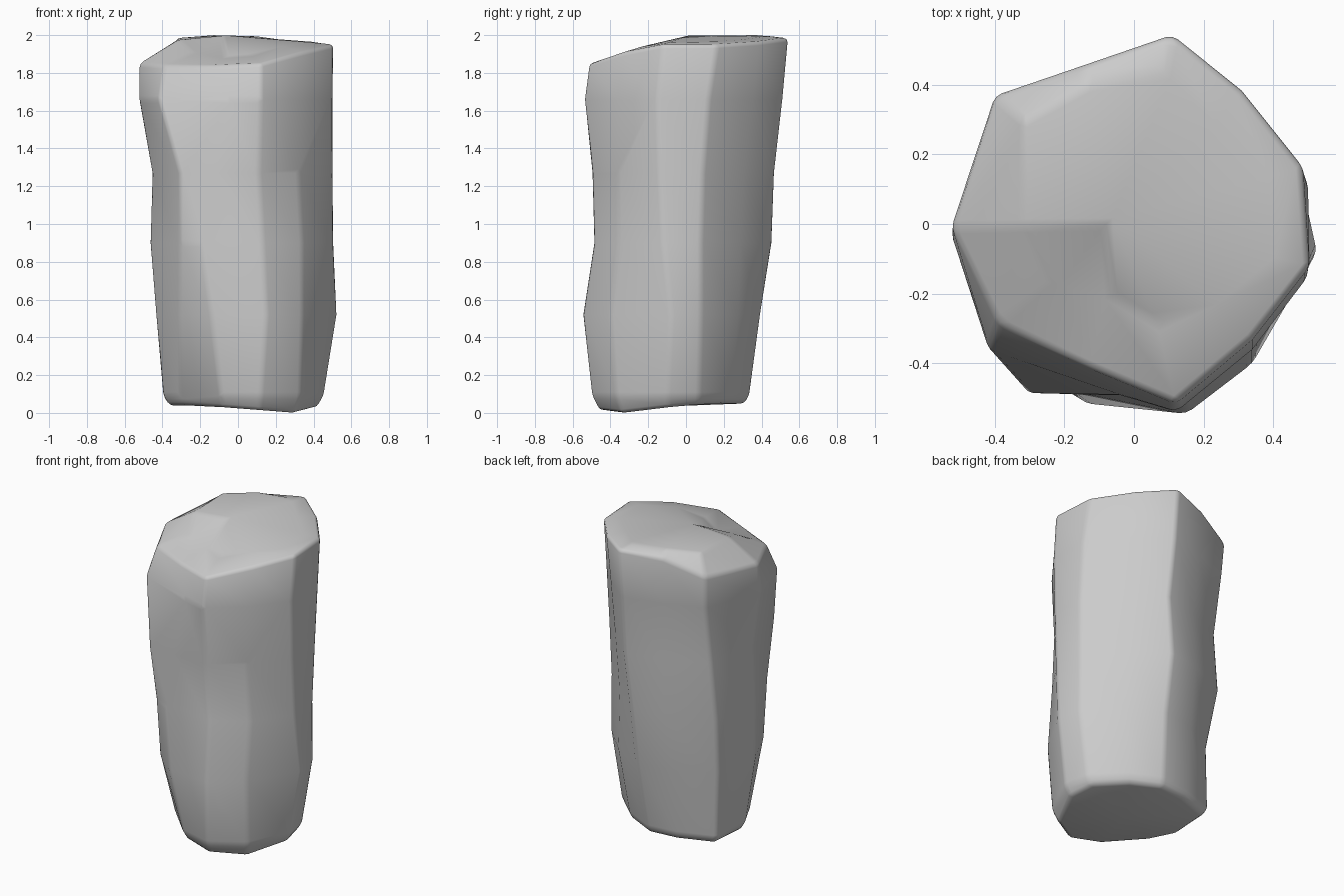
import bpy, bmesh

# Cross-sections of the stone from bottom to top: eleven corner columns,
# listed from the back round the right, the front and the left side
sections = [
    (0.09, [(.05, .335), (.24, .24), (.42, .07), (.455, -.1), (.33, -.37), (.12, -.50),
            (-.09, -.44), (-.31, -.22), (-.395, -.05), (-.385, .23), (-.15, .315)]),
    (0.52, [(.08, .395), (.30, .275), (.49, .08), (.525, -.08), (.34, -.40), (.15, -.545),
            (-.14, -.515), (-.31, -.37), (-.435, -.1), (-.385, .215), (-.15, .35)]),
    (0.90, [(.08, .455), (.28, .29), (.49, .08), (.505, -.12), (.34, -.36), (.13, -.485),
            (-.19, -.48), (-.31, -.41), (-.465, -.06), (-.42, .285), (-.13, .42)]),
    (1.27, [(.12, .47), (.3, .305), (.5, .09), (.5, -.14), (.32, -.36), (.11, -.495),
            (-.12, -.49), (-.31, -.485), (-.455, -.05), (-.385, .29), (-.12, .41)]),
    (1.66, [(.11, .515), (.3, .355), (.5, .12), (.5, -.15), (.34, -.36), (.12, -.54),
            (-.04, -.49), (-.42, -.36), (-.525, -.03), (-.39, .355), (-.14, .44)]),
    (None, [(.11, .545), (.31, .385), (.485, .165), (.505, -.12), (.34, -.33), (.12, -.515),
            (-.13, -.41), (-.39, -.285), (-.525, -.01), (-.4, .37), (-.15, .455)]),
]
rim_z = [1.985, 1.965, 1.95, 1.95, 1.91, 1.85, 1.84, 1.84, 1.85, 1.87, 1.96]
crown_z = [1.995, 1.975, 1.965, 1.96, 1.94, 1.89, 1.88, 1.91, 1.975, 1.985, 2.0]
crown_scale = [.8, .75, .8, .8, .7, .55, .5, .6, .6, .8, .88]
foot_z = [.05, .05, .045, .03, 0, .015, .03, .04, .04, .05, .05]

bm = bmesh.new()


def ring(points, heights, scales=(1,) * 11):
    return [bm.verts.new((x * s, y * s, z))
            for (x, y), z, s in zip(points, heights, scales)]


# Foot, sides, uneven rim and sloping crown
rings = [ring(sections[0][1], foot_z, [.92] * 11)]
for z, pts in sections:
    rings.append(ring(pts, rim_z if z is None else [z] * 11))
rings.append(ring(sections[-1][1], crown_z, crown_scale))

for lo, hi in zip(rings, rings[1:]):
    for i in range(11):
        j = (i + 1) % 11
        bm.faces.new((lo[i], lo[j], hi[j], hi[i]))

# Close the top and the underside
for loop, co in ((rings[0], (0, -.08, .035)), (rings[-1], (-.08, .0, 1.99))):
    c = bm.verts.new(co)
    for i in range(11):
        bm.faces.new((loop[i], loop[(i + 1) % 11], c))
bmesh.ops.recalc_face_normals(bm, faces=bm.faces)

mesh = bpy.data.meshes.new("rock_pillar")
bm.to_mesh(mesh)
bm.free()
rock = bpy.data.objects.new("rock_pillar", mesh)
bpy.context.collection.objects.link(rock)

# Worn edges
bevel = rock.modifiers.new("worn_edges", 'BEVEL')
bevel.width = 0.02
bevel.segments = 2
bevel.limit_method = 'ANGLE'
bevel.angle_limit = 0.3

bpy.context.view_layer.objects.active = rock
rock.select_set(True)
bpy.ops.object.shade_smooth()
